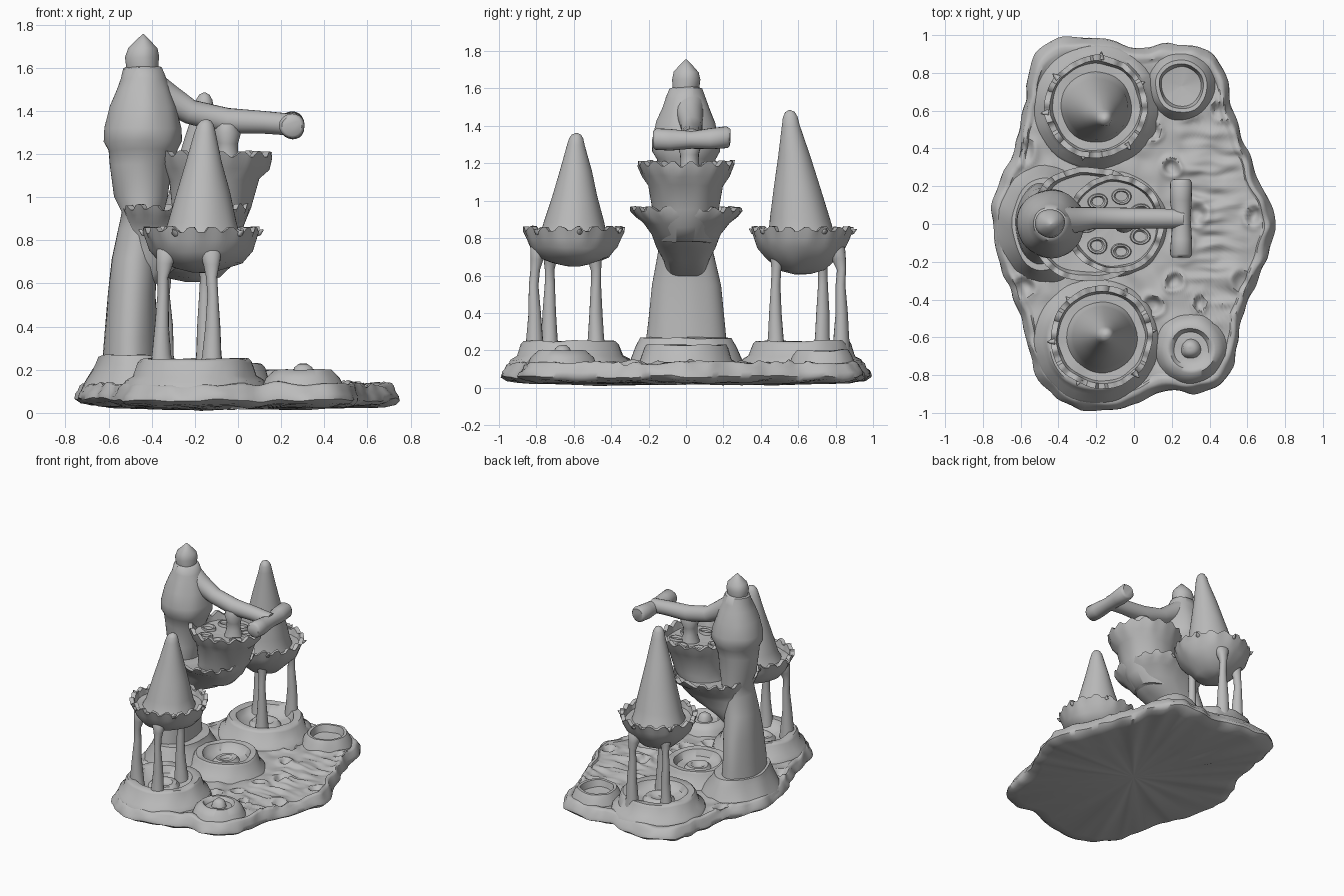
import bpy, bmesh, math, random
from mathutils import Vector, noise

random.seed(4)
if "Cube" in bpy.data.objects:
    bpy.data.objects.remove(bpy.data.objects["Cube"], do_unlink=True)

stone = bpy.data.materials.new("stone grey")
stone.use_nodes = True
GREY = (0.5, 0.5, 0.5, 1)
stone.diffuse_color = GREY
stone.node_tree.nodes["Principled BSDF"].inputs["Base Color"].default_value = GREY


def finish(name, bm, rough=0.008, angle=50):
    """Give the surface a hand-worked wobble and make the object."""
    for v in bm.verts:
        v.co += noise.noise_vector(v.co * 9) * rough
    bmesh.ops.recalc_face_normals(bm, faces=bm.faces)
    mesh = bpy.data.meshes.new(name)
    bm.to_mesh(mesh)
    bm.free()
    mesh.materials.append(stone)
    obj = bpy.data.objects.new(name, mesh)
    bpy.context.collection.objects.link(obj)
    bpy.ops.object.select_all(action="DESELECT")
    obj.select_set(True)
    bpy.context.view_layer.objects.active = obj
    bpy.ops.object.shade_smooth_by_angle(angle=math.radians(angle))


def skin(name, loops, rough=0.008):
    """Bridge a stack of closed loops and cap both ends."""
    bm = bmesh.new()
    rows = [[bm.verts.new(p) for p in loop] for loop in loops]
    n = len(rows[0])
    for low, high in zip(rows, rows[1:]):
        for i in range(n):
            j = (i + 1) % n
            bm.faces.new((low[i], low[j], high[j], high[i]))
    bm.faces.new(rows[0])
    bm.faces.new(rows[-1])
    finish(name, bm, rough)


def loft(name, rings, seg=48, teeth=0, rough=0.009, power=1):
    """Rings are (x, y, z, x radius, y radius, tooth height); a low power squares them."""
    loops = []
    for x, y, z, rx, ry, wave in rings:
        loop = []
        for i in range(seg):
            a = math.tau * i / seg
            c, s = (math.copysign(abs(f(a)) ** power, f(a)) for f in (math.cos, math.sin))
            t = max(-1, min(1, 2 * math.sin(a * teeth))) * wave
            loop.append((x + rx * c, y + ry * s, z + t))
        loops.append(loop)
    skin(name, loops, rough)


def turned(name, x, y, profile, seg=48):
    """Profile points are (radius, height)."""
    loft(name, [(x, y, z, r, r, 0) for r, z in profile], seg)


def tube(name, points, radii, seg=20):
    """A tube that follows a path."""
    pts = [Vector(p) for p in points]
    loops = []
    for k, p in enumerate(pts):
        along = (pts[min(k + 1, len(pts) - 1)] - pts[max(k - 1, 0)]).normalized()
        side = along.cross(Vector((.3, .9, .2))).normalized()
        if abs(along.y) > .9:
            side = along.cross(Vector((1, 0, 0))).normalized()
        other = along.cross(side)
        loops.append([p + radii[k] * (side * math.cos(math.tau * i / seg)
                      + other * math.sin(math.tau * i / seg)) for i in range(seg)])
    skin(name, loops, 0.006)


# Ground slab: polar outline with pits and ridges in its top
OUTLINE = [.755, .72, .70, .715, .74, .80, .95, 1.0, .965, .93, 1.0, 1.05,
           1.04, .89, .80, .73, .74, .755, .755, .74, .74, .75, .78, .87,
           .98, 1.02, 1.005, .955, .895, .95, .96, .84, .75, .72, .725, .725]
PITS = [(.1, .49, .05), (.46, .6, .06), (.63, .04, .05), (.34, .05, .06),
        (.1, -.43, .06), (.2, .3, .05), (.57, -.3, .06), (-.58, .38, .07),
        (-.58, -.33, .06), (.22, -.3, .05), (.35, -.42, .04), (.25, -.1, .05)]


def outline(a):
    t = a / math.tau * len(OUTLINE)
    i, f = int(t), t % 1
    p = [OUTLINE[(i + k) % len(OUTLINE)] for k in (-1, 0, 1, 2)]
    return p[1] + .5 * f * (p[2] - p[0] + f * (2 * p[0] - 5 * p[1] + 4 * p[2] - p[3]
                            + f * (3 * (p[1] - p[2]) + p[3] - p[0])))


def ground(x, y):
    z = .122
    for px, py, r in PITS:
        d = math.hypot(x - px, y - py) / r
        z += .012 * math.exp(-((d - 1) * 3) ** 2) - .025 * math.exp(-(d * 1.4) ** 4)
    if .2 < x < .62 and abs(y) < .55:
        streak = noise.noise(Vector((x * 5, y * 22, 3)))
        z += .03 * streak * math.sin(math.pi * (x - .2) / .42)
    return z


SEG = 240
angles = [math.tau * i / SEG for i in range(SEG)]
slab = []
for scale, height in [(.02, .02), (.5, .02), (.9, .03), (.97, .04), (1, .06),
                      (.995, .085), (.975, .105), (.965, .125)]:
    slab.append([(scale * outline(a) * math.cos(a), scale * outline(a) * math.sin(a), height)
                 for a in angles])
RINGS = 70
for k in range(RINGS):
    scale = .95 * (1 - k / RINGS)
    lip = .012 if k < 3 else 0
    loop = []
    for a in angles:
        x, y = scale * outline(a) * math.cos(a), scale * outline(a) * math.sin(a)
        loop.append((x, y, ground(x, y) + lip))
    slab.append(loop)
skin("ground_slab", slab, 0.018)

# Stepped round platforms with hollow tops
PLATFORM = [(.34, .09), (.32, .15), (.285, .17), (.265, .235), (.25, .25), (.2, .245),
            (.175, .2), (.11, .185), (.09, .21), (.06, .21), (.04, .19), (.005, .19)]
turned("front_platform", -.2, -.62, PLATFORM)
turned("back_platform", -.2, .62, PLATFORM)
turned("central_pool", -.1, 0, [(r * .85, z - .02) for r, z in PLATFORM])
turned("back_pool", .25, .73, [(.19, .09), (.16, .17), (.14, .2), (.12, .2),
                               (.105, .15), (.005, .14)])
turned("front_pool", .3, -.66, [(.2, .09), (.17, .16), (.13, .2), (.11, .2), (.09, .175),
                                (.05, .175), (.04, .21), (.02, .225), (.005, .225)])

# Main tower
loft("tower_foot", [(-.47, 0, .09, .27, .33, 0), (-.47, 0, .14, .245, .3, 0),
                    (-.48, 0, .22, .18, .27, 0), (-.48, 0, .265, .165, .245, 0),
                    (-.48, 0, .27, .1, .15, 0)])
trunk = [(-.5, .2, .13, .22), (-.5, .35, .12, .205), (-.49, .55, .11, .185),
         (-.48, .72, .105, .15), (-.45, .85, .1, .13), (-.44, .93, .1, .13),
         (-.45, 1.0, .125, .13), (-.45, 1.15, .14, .14)]
roof = [(.16, 1.22), (.182, 1.26), (.18, 1.32), (.155, 1.42), (.125, 1.5), (.105, 1.55),
        (.088, 1.6), (.072, 1.607), (.078, 1.65), (.068, 1.69), (.035, 1.725), (.004, 1.755)]
loft("main_tower", [(x, 0, z, rx, ry, 0) for x, z, rx, ry in trunk]
     + [(-.44, 0, z, r, r, 0) for r, z in roof])

# Two stacked balconies that swell out of the tower
loft("lower_balcony", [(-.46, 0, .6, .08, .1, 0), (-.41, 0, .68, .14, .12, 0),
                       (-.33, 0, .75, .2, .155, 0), (-.27, 0, .82, .24, .185, 0),
                       (-.25, 0, .88, .265, .23, 0), (-.24, 0, .915, .285, .275, 0),
                       (-.24, 0, .955, .295, .3, .012), (-.24, 0, .955, .265, .27, .012),
                       (-.24, 0, .91, .25, .255, 0), (-.24, 0, .9, .02, .02, 0)],
     96, 18, power=.8)
loft("upper_balcony", [(-.2, 0, .78, .15, .14, 0), (-.15, 0, .86, .17, .16, 0),
                       (-.12, 0, .95, .185, .18, 0), (-.11, 0, 1.08, .21, .2, 0),
                       (-.1, 0, 1.13, .245, .235, 0), (-.1, 0, 1.2, .26, .262, .013),
                       (-.1, 0, 1.2, .23, .235, .013), (-.1, 0, 1.15, .22, .225, 0),
                       (-.1, 0, 1.14, .02, .02, 0)], 96, 16)

# Raised oval rims on the upper floor
for i in range(7):
    a = math.tau * (i + .5) / 7
    loft("floor_hollow", [(-.1 + .15 * math.cos(a), .15 * math.sin(a), z, r, r * .8, 0)
                          for r, z in [(.06, 1.13), (.05, 1.16), (.04, 1.16), (.03, 1.145)]], 20)

# Beam with a cross bar, held up by a flared post
tube("beam", [(-.42, .02, 1.52), (-.33, .02, 1.46), (-.22, .03, 1.395), (-.05, .03, 1.355),
              (.12, .03, 1.345), (.26, .03, 1.335)], [.08, .07, .058, .058, .054, .052])
turned("beam_support", -.05, .02, [(.07, 1.13), (.05, 1.2), (.05, 1.25), (.065, 1.3),
                                   (.05, 1.34)], 20)
tube("cross_bar", [(.25, -.175, 1.33), (.25, -.16, 1.33), (.25, -.08, 1.325), (.25, .03, 1.325),
                   (.25, .13, 1.33), (.25, .22, 1.34), (.25, .235, 1.34)],
     [.045, .058, .056, .048, .056, .058, .045])


def turret(side, x, y, low, tip, pillars):
    """A cone-roofed bowl raised on three pillars."""
    bowl = [(.04, low, 0), (.12, low + .02, 0), (.19, .695, 0), (.235, .75, 0), (.255, .8, 0),
            (.272, .85, .012), (.242, .85, .012), (.23, .81, 0), (.02, .8, 0)]
    loft(side + "_turret_bowl", [(x, y, z, r, r, w) for r, z, w in bowl], 96, 17)
    tx, ty, tz = tip
    cone = [(.19, 0), (.17, .08), (.16, .15), (.122, .4), (.085, .64), (.048, .88),
            (.038, .95), (.024, .985), (.004, 1)]
    loft(side + "_turret_roof", [(x + (tx - x) * t, y + (ty - y) * t, .8 + (tz - .8) * t, r, r, 0)
                                 for r, t in cone], 48, 0, .005)
    for px, py in pillars:
        shaft = [(.055, .17, 0), (.043, .27, 0), (.035, .4, 0), (.026, .55, 0), (.026, .63, 0),
                 (.038, .69, .06), (.055, .75, .15), (.05, .78, .25)]
        loft(side + "_pillar", [(px + (x - px) * lean, py + (y - py) * lean, z, r, r, 0)
                                for r, z, lean in shaft], 16)
    # Small thorns on the rim
    for i in range(6):
        a = math.tau * (i + random.random() * .5) / 6
        out = Vector((math.cos(a), math.sin(a), 0))
        root = Vector((x, y, .835)) + out * .25
        tube(side + "_rim_thorn", [root, root + out * .022, root + out * .04 + Vector((0, 0, .015))],
             [.02, .013, .003], 8)


turret("front", -.17, -.6, .65, (-.15, -.585, 1.365), [(-.35, -.73), (-.12, -.81), (-.15, -.48)])
turret("back", -.2, .62, .61, (-.155, .555, 1.485), [(-.13, .48), (-.34, .73), (-.12, .83)])
